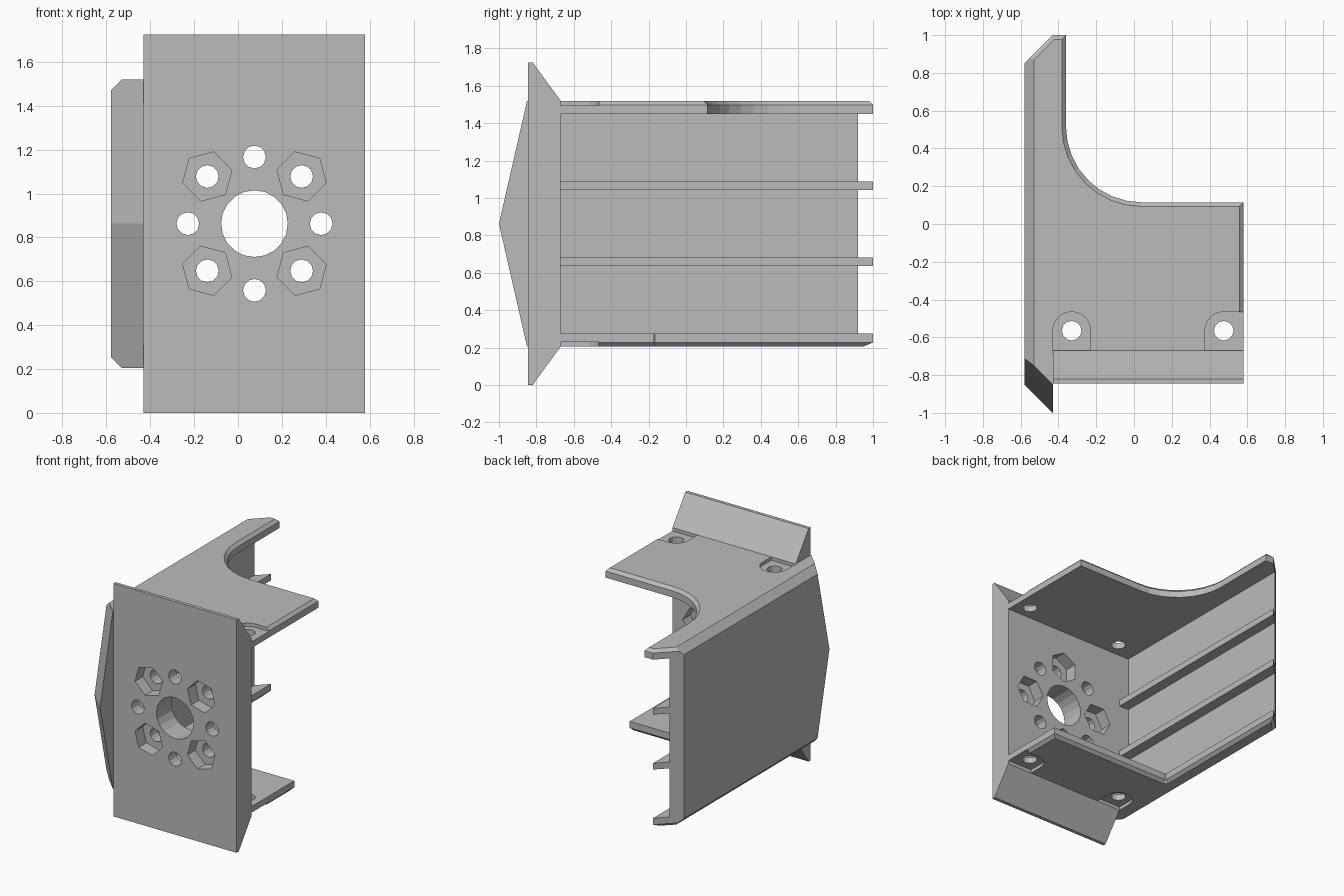
import bpy, bmesh
from math import sin, cos, pi, radians
from mathutils import Vector

if "Cube" in bpy.data.objects:
    bpy.data.objects.remove(bpy.data.objects["Cube"])

MID = 0.8625            # mid height
HALF = 0.657            # half height of the bracket
LEAF = 0.07             # thickness of the shelves
INNER, FIN = -0.51, -0.43
BACK = -0.67            # rear face of the mounting plate
FRONT = -0.845
RIGHT = 0.58
BEVEL = 0.022
HUB_X = 0.075

grey = bpy.data.materials.new("plain grey")
grey.use_nodes = True
colour = (0.5, 0.5, 0.5, 1)
grey.diffuse_color = colour
grey.node_tree.nodes["Principled BSDF"].inputs["Base Color"].default_value = colour


def to_object(name, bm):
    bmesh.ops.recalc_face_normals(bm, faces=bm.faces)
    mesh = bpy.data.meshes.new(name)
    bm.to_mesh(mesh)
    bm.free()
    mesh.materials.append(grey)
    ob = bpy.data.objects.new(name, mesh)
    bpy.context.collection.objects.link(ob)
    return ob


def loft(name, rings):
    """Solid through matching rings of points, capped at both ends."""
    bm = bmesh.new()
    loops = [[bm.verts.new(p) for p in ring] for ring in rings]
    n = len(loops[0])
    for a, b in zip(loops, loops[1:]):
        for i in range(n):
            j = (i + 1) % n
            bm.faces.new((a[i], a[j], b[j], b[i]))
    bm.faces.new(loops[0])
    bm.faces.new(loops[-1])
    return to_object(name, bm)


def block(name, x, y, z):
    return loft(name, [[(x[0], y[0], h), (x[1], y[0], h), (x[1], y[1], h), (x[0], y[1], h)] for h in z])


def rod(name, x, z, radius, sides, y, turn=0.0):
    """Prism running along y."""
    angles = [turn + 2 * pi * i / sides for i in range(sides)]
    return loft(name, [[(x + radius * cos(a), d, z + radius * sin(a)) for a in angles] for d in y])


def subtract(target, cutters):
    for c in cutters:
        c.hide_render = True
        mod = target.modifiers.new("cut", 'BOOLEAN')
        mod.operation, mod.solver, mod.object = 'DIFFERENCE', 'EXACT', c
        bpy.context.view_layer.objects.active = target
        bpy.ops.object.modifier_apply(modifier=mod.name)
        bpy.data.objects.remove(c)


def slice_off(bm, point, normal):
    """Remove everything beyond a plane and close the hole."""
    geom = bm.verts[:] + bm.edges[:] + bm.faces[:]
    bmesh.ops.bisect_plane(bm, geom=geom, plane_co=point, plane_no=normal, clear_outer=True)
    rim = [e for e in bm.edges if e.is_boundary]
    if rim:
        bmesh.ops.edgeloop_fill(bm, edges=rim)


# Bracket envelope: a block with its ends and edges sliced
bm = bmesh.new()
bmesh.ops.create_cube(bm, size=2)
for v in bm.verts:
    v.co = (v.co.x * RIGHT, v.co.y * 1.2, MID + v.co.z * HALF)
slice_off(bm, (0, 1, 0), (0, 1, 0))
slice_off(bm, (FIN, 1, 0), (-1, 1, 0))
for s in (-1, 1):
    top = MID + s * HALF
    slice_off(bm, (FIN, -1, MID), (-1, -1, s * 0.15 / HALF))
    slice_off(bm, (-RIGHT + 0.05, 0, top), (-1, 0, s))
    slice_off(bm, (RIGHT - BEVEL, 0, top), (1, 0, s))
    slice_off(bm, (0, 1 - BEVEL, top), (0, 1, s))
    edge = Vector((FIN, 1, top)) + Vector((1, -1, 0)).normalized() * BEVEL
    slice_off(bm, edge, Vector((-1, 1, 0)).normalized() + Vector((0, 0, s)))
bracket = to_object("side_wall_and_shelves", bm)


def corner_cutter(s, x, y, radius, steps):
    """Open corner of a shelf with rounded inside and bevelled outer edge."""
    cx, cy = x + radius, y + radius
    rings = []
    for lift, grow in ((-0.2, 0), (-BEVEL, 0), (0.05, BEVEL + 0.05)):
        r = radius + grow
        arc = [(cx - r * cos(pi / 2 * i / steps), cy - r * sin(pi / 2 * i / steps)) for i in range(steps + 1)]
        outline = [(cx - r, 2)] + arc + [(2, cy - r), (2, 2)]
        rings.append([(px, py, MID + s * (HALF + lift)) for px, py in outline])
    return loft("corner_cutter", rings)


def pocket_cutter(s, cx, open_side):
    """Shallow screw seat with a rounded inner end."""
    y, r = -0.565, 0.1
    outline = [(cx - r, BACK)]
    outline += [(cx - r * cos(radians(a)), y + r * sin(radians(a))) for a in range(0, 91, 15)]
    if open_side:
        outline += [(1, y + r), (1, BACK)]
    else:
        outline += [(cx + r * sin(radians(a)), y + r * cos(radians(a))) for a in range(15, 91, 15)]
        outline += [(cx + r, BACK)]
    return loft("pocket_cutter", [[(px, py, MID + s * (HALF + d)) for px, py in outline] for d in (-0.025, 0.1)])


def screw_cutter(s, cx):
    ring = [(cx + 0.052 * cos(pi * i / 6), -0.565 + 0.052 * sin(pi * i / 6)) for i in range(12)]
    return loft("screw_cutter", [[(x, y, MID + s * (HALF + d)) for x, y in ring] for d in (-0.15, 0.1)])


inside = HALF - LEAF
cutters = [
    block("front_void", (FIN, 2), (-2, BACK), (-1, 3)),
    block("inner_void", (INNER, 2), (BACK, 2), (MID - inside, MID + inside)),
    corner_cutter(1, -0.36, 0.115, 0.4, 8),
    corner_cutter(-1, FIN, -0.17, 0.005, 1),
]
for s in (-1, 1):
    for cx, open_side in ((-0.33, False), (0.475, True)):
        cutters += [pocket_cutter(s, cx, open_side), screw_cutter(s, cx)]
subtract(bracket, cutters)

# Stiffening ribs inside the side wall
for name, s in (("upper_rib", 1), ("lower_rib", -1)):
    outline = [(INNER, BACK), (FIN, BACK), (FIN, 1), (INNER, 0.92)]
    loft(name, [[(x, y, MID + s * h) for x, y in outline] for h in (0.18, 0.227)])

# Mounting plate with sloped flanges above and below
profile = [(FRONT, 0), (-0.82, 0), (BACK, MID - HALF), (BACK, MID + HALF), (-0.82, 2 * MID), (FRONT, 2 * MID)]
plate = loft("mounting_plate", [[(x, y, z) for y, z in profile] for x in (FIN, RIGHT)])

# Hub hole, ring of bolt holes and nut recesses on alternating sides
holes = [rod("hub_cutter", HUB_X, MID, 0.152, 20, (-1.2, 0))]
for i in range(8):
    a = i * pi / 4
    x, z = HUB_X + 0.304 * cos(a), MID + 0.304 * sin(a)
    depth = (-1.2, FRONT + 0.09) if i % 2 else (BACK - 0.09, 0)
    holes.append(rod("bolt_cutter", x, z, 0.052, 12, (-1.2, 0)))
    holes.append(rod("nut_cutter", x, z, 0.116, 6, depth, a))
subtract(plate, holes)
